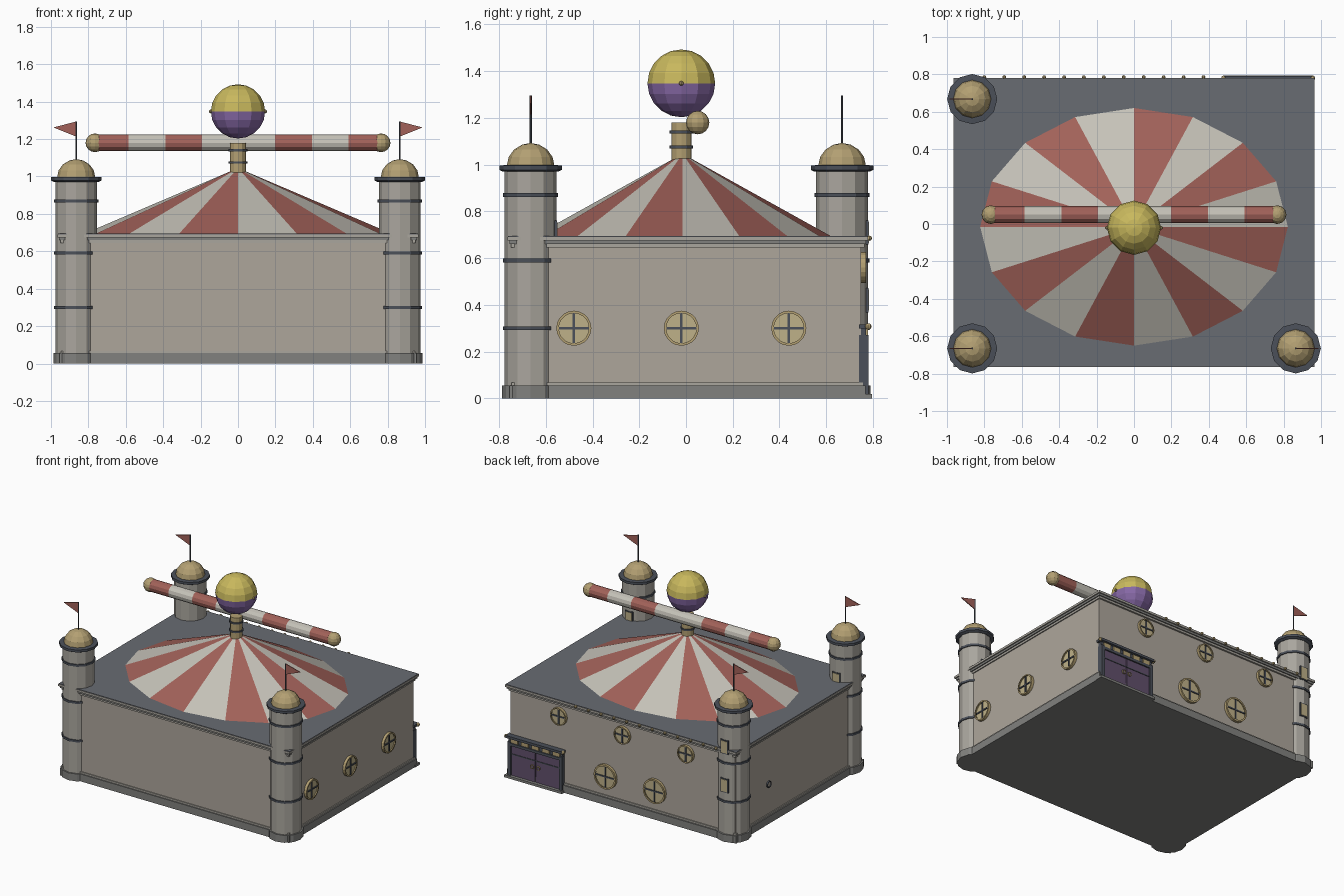
import bpy, bmesh
from math import pi, sin, cos
from mathutils import Matrix, Vector

if "Cube" in bpy.data.objects:
    bpy.data.objects.remove(bpy.data.objects["Cube"])


def mat(name, *rgb):
    m = bpy.data.materials.new(name)
    m.diffuse_color = (*rgb, 1)
    m.use_nodes = True
    m.node_tree.nodes["Principled BSDF"].inputs["Base Color"].default_value = m.diffuse_color
    return m


WALL = mat("plaster", .42, .38, .33)
STONE = mat("stone", .40, .38, .34)
BASE = mat("base_stone", .22, .22, .21)
SLATE = mat("slate", .14, .15, .17)
DARK = mat("dark_metal", .07, .08, .10)
GOLD = mat("gold", .45, .35, .17)
PANE = mat("window_pane", .52, .44, .25)
RED = mat("red", .36, .12, .10)
WHITE = mat("white", .56, .54, .48)
YELLOW = mat("yellow", .58, .48, .11)
PURPLE = mat("purple", .24, .14, .38)
DOOR = mat("door_purple", .12, .08, .15)


def finish(name, bm, *mats):
    bmesh.ops.recalc_face_normals(bm, faces=bm.faces)
    me = bpy.data.meshes.new(name)
    bm.to_mesh(me)
    bm.free()
    for m in mats:
        me.materials.append(m)
    o = bpy.data.objects.new(name, me)
    bpy.context.collection.objects.link(o)
    return o


def box(name, x0, x1, y0, y1, z0, z1, m):
    bm = bmesh.new()
    bmesh.ops.create_cube(bm, size=1)
    for v in bm.verts:
        v.co = ((x0 + x1) / 2 + v.co.x * (x1 - x0),
                (y0 + y1) / 2 + v.co.y * (y1 - y0),
                (z0 + z1) / 2 + v.co.z * (z1 - z0))
    return finish(name, bm, m)


def lathe(name, prof, loc, m, n=12, rot=None):
    """Revolve (radius, height) points about z, close the ends, rotate, place."""
    bm = bmesh.new()
    rings = [[bm.verts.new((r * cos(2 * pi * i / n), r * sin(2 * pi * i / n), z))
              for i in range(n)] for r, z in prof]
    for a, b in zip(rings, rings[1:]):
        for i in range(n):
            j = (i + 1) % n
            bm.faces.new((a[i], a[j], b[j], b[i]))
    bm.faces.new(rings[0])
    bm.faces.new(rings[-1])
    M = Matrix.Translation(loc) @ (rot or Matrix()).to_4x4()
    bmesh.ops.transform(bm, matrix=M, verts=bm.verts)
    return finish(name, bm, m)


def ball(name, r, loc, m, u=10, v=6):
    bm = bmesh.new()
    bmesh.ops.create_uvsphere(bm, u_segments=u, v_segments=v, radius=r,
                              matrix=Matrix.Translation(loc))
    return finish(name, bm, m)


def ring(name, r, w, depth, loc, rot, m, n=20):
    """Flat ring standing out along the local z axis."""
    o = lathe(name, [(r - w, 0), (r, 0), (r, depth), (r - w, depth)], loc, m, n, rot)
    bm = bmesh.new()
    bm.from_mesh(o.data)
    bmesh.ops.delete(bm, geom=[f for f in bm.faces if len(f.verts) > 4], context='FACES')
    bm.to_mesh(o.data)
    bm.free()


TO_X = Matrix.Rotation(pi / 2, 3, 'Y')
TO_BACK = Matrix.Rotation(-pi / 2, 3, 'X')


def round_window(name, r, loc, rot):
    ring(name + "_frame", r, r * .14, .022, loc, rot, GOLD)
    lathe(name + "_pane", [(r * .9, 0), (r * .9, .012)], loc, PANE, 20, rot)
    t = .005
    for k, (a, b) in enumerate(((r * .88, t), (t, r * .88))):
        o = box(f"{name}_bar_{k}", -a, a, -b, b, .008, .018, DARK)
        o.data.transform(Matrix.Translation(loc) @ rot.to_4x4())


# Main hall, base, cornice and flat roof
box("hall_walls", -.94, .94, -.74, .75, .02, .66, WALL)
box("hall_base", -.955, .955, -.755, .768, 0, .055, BASE)
box("base_trim", -.947, .947, -.747, .758, .055, .068, STONE)
for k, (d, z0, z1, m) in enumerate(((.008, .645, .66, STONE), (.016, .66, .675, BASE),
                                    (.025, .675, .69, STONE), (.022, .688, .694, SLATE))):
    box(f"cornice_{k}", -.94 - d, .94 + d, -.74 - d, .755 + d, z0, z1, m)
for i in range(12):
    ball(f"cornice_stud_{i}", .011, (-.8 + i * .1065, .785, .685), GOLD, 8, 5)

# Striped tent roof
bm = bmesh.new()
N, C = 16, Vector((0, -.015, 0))
low, top = [], []
for i in range(N):
    c, s = cos(2 * pi * i / N), sin(2 * pi * i / N)
    low.append(bm.verts.new(C + Vector((.825 * c, .637 * s, .693))))
    top.append(bm.verts.new(C + Vector((.035 * c, .030 * s, 1.03))))
for i in range(N):
    j = (i + 1) % N
    bm.faces.new((low[i], low[j], top[j], top[i])).material_index = i % 2
bm.faces.new(top)
bm.faces.new(low)
finish("tent_roof", bm, WHITE, RED)

# Neck on the tent with dark bands
lathe("neck", [(.043, 1.0), (.043, 1.18)], (0, -.02, 0), GOLD)
for z in (1.075, 1.14):
    lathe("neck_band", [(.05, z - .006), (.05, z + .006)], (0, -.02, 0), DARK)

# Two-coloured globe
o = ball("globe", .145, (0, -.02, 1.348), YELLOW, 12, 10)
o.data.materials.append(PURPLE)
for p in o.data.polygons:
    p.material_index = int(p.center.z < 1.348)
for s in (-1, 1):
    ball("globe_pin", .01, (s * .146, -.02, 1.348), GOLD, 8, 5)

# Striped horizontal pole with end balls
cuts = [-.77, -.585, -.388, -.193, .197, .395, .592, .77]
for i, (a, b) in enumerate(zip(cuts, cuts[1:])):
    lathe(f"pole_stripe_{i}", [(.045, a), (.045, b)], (0, .05, 1.18),
          WHITE if i % 2 else RED, 12, TO_X)
for s in (-1, 1):
    ball("pole_end_ball", .05, (s * .765, .05, 1.18), GOLD, 12, 8)

# Three corner towers
for name, x, y in (("front_left", -.865, -.665), ("front_right", .865, -.665),
                   ("back_left", -.865, .668)):
    P = (x, y, 0)
    t = name + "_tower"
    lathe(t + "_base", [(.122, 0), (.122, .055)], P, BASE)
    lathe(t + "_shaft", [(.111, .05), (.111, .98)], P, STONE)
    for z in (.30, .59, .87):
        lathe(t + "_band", [(.118, z - .008), (.118, z + .008)], P, DARK)
    lathe(t + "_cap", [(.118, .97), (.134, .978), (.134, .996), (.11, .998)], P, DARK)
    dome = [(.102 * cos(a), .995 + .097 * sin(a)) for a in (0, .4, .8, 1.2, 1.52)]
    lathe(t + "_dome", dome, P, GOLD)
    lathe(t + "_flagpole", [(.005, 1.08), (.005, 1.295)], P, DARK, 8)
    s = 1 if x > 0 else -1
    bm = bmesh.new()
    tri = [[bm.verts.new((x + s * dx, y + d, z)) for dx, z in
            ((.004, 1.293), (.122, 1.262), (.004, 1.215))] for d in (-.003, .003)]
    bm.faces.new(tri[0])
    bm.faces.new(tri[1])
    for i in range(3):
        j = (i + 1) % 3
        bm.faces.new((tri[0][i], tri[0][j], tri[1][j], tri[1][i]))
    finish(t + "_flag", bm, RED)
    for z in (.42, .71):
        box(t + "_window_frame", x - .032, x + .032, y + .09, y + .113, z - .052, z + .052, DARK)
        box(t + "_window", x - .026, x + .026, y + .09, y + .116, z - .045, z + .045, PANE)

# Round windows on the right and back walls
for i, y in enumerate((-.48, -.02, .44)):
    round_window(f"right_window_{i}", .075, (.938, y, .30), TO_X)
for i, x in enumerate((.53, 0, -.53)):
    round_window(f"back_upper_window_{i}", .066, (x, .748, .56), TO_BACK)
for i, x in enumerate((.14, -.27)):
    round_window(f"back_lower_window_{i}", .092, (x, .748, .21), TO_BACK)
ring("left_wall_ring", .025, .007, .012, (-.938, .36, .29), Matrix.Rotation(-pi / 2, 3, 'Y'), DARK)

# Double door at the back right corner
box("door_step", .48, .96, .74, .795, 0, .018, BASE)
for i, x in enumerate((.5, .93)):
    box(f"door_post_{i}", x - .013, x + .013, .74, .782, .015, .27, DARK)
for i, x in enumerate((.613, .817)):
    box(f"door_leaf_{i}", x - .099, x + .099, .74, .772, .018, .245, DOOR)
for i, x in enumerate((.69, .74)):
    ring(f"door_handle_{i}", .016, .005, .008, (x, .772, .13), TO_BACK, GOLD, 12)
box("door_rail", .5, .93, .74, .776, .175, .182, DARK)
box("door_head", .487, .943, .74, .782, .242, .262, DARK)
box("door_frieze", .49, .94, .74, .77, .26, .30, DARK)
for i in range(5):
    x = .54 + i * .0875
    box(f"door_bracket_{i}", x - .03, x + .03, .74, .778, .264, .296, GOLD)
box("door_lintel", .48, .955, .74, .792, .298, .316, DARK)
for x in (.48, .955):
    ball("lintel_knob", .014, (x, .78, .307), GOLD, 8, 6)
